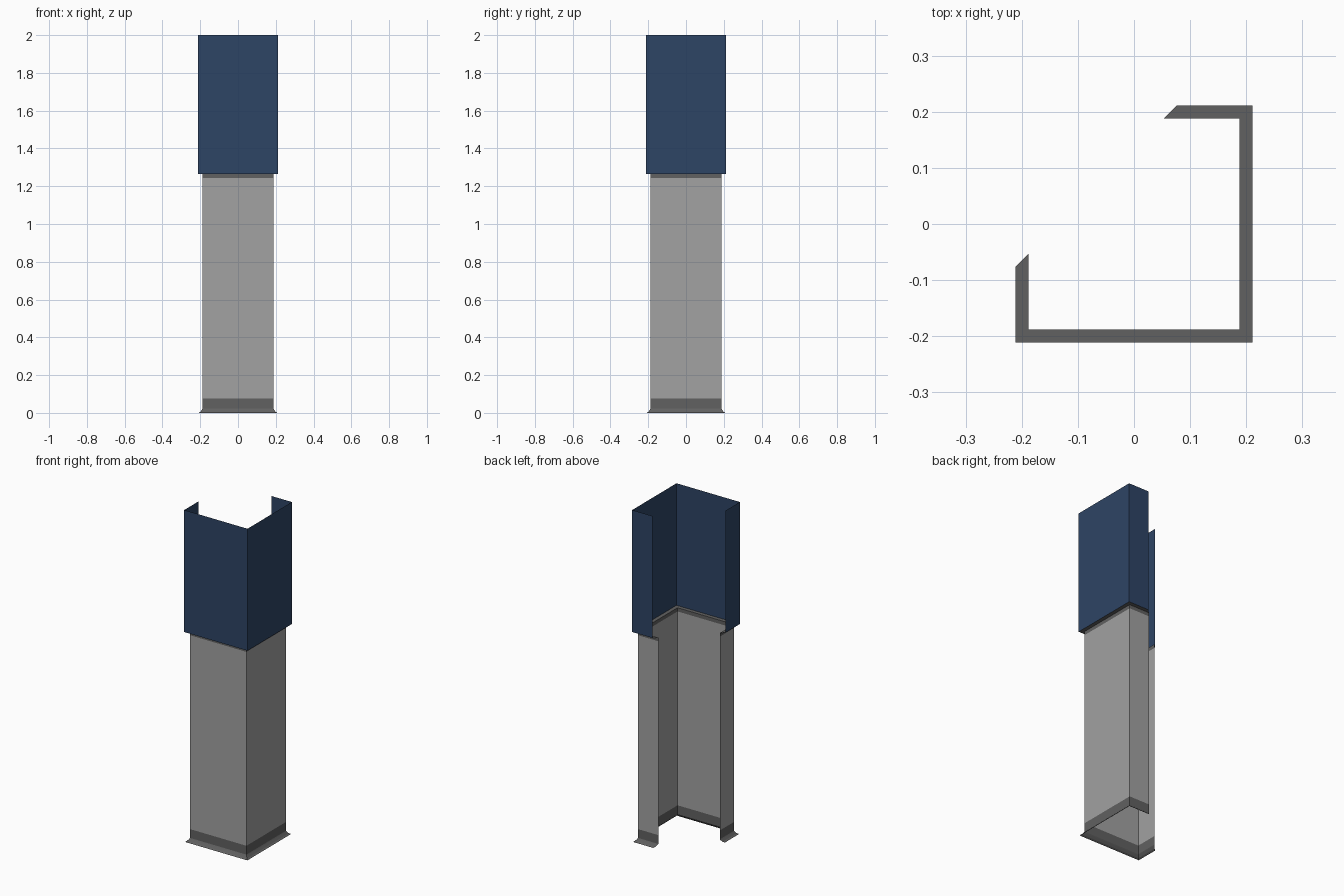
import bpy

if "Cube" in bpy.data.objects:
    bpy.data.objects.remove(bpy.data.objects["Cube"])


def material(name, rgb):
    m = bpy.data.materials.new(name)
    m.diffuse_color = (*rgb, 1)
    m.use_nodes = True
    m.node_tree.nodes["Principled BSDF"].inputs["Base Color"].default_value = m.diffuse_color
    return m


grey = material("wall grey", (0.36, 0.36, 0.36))
dark = material("trim dark grey", (0.12, 0.12, 0.12))
blue = material("upper blue", (0.027, 0.058, 0.13))

INNER = 0.188    # half width of the lower wall
OPENING = 0.053  # where the wall ends beside the open corner


def plan(out):
    """Open wall path seen from above, pushed outward by 'out'."""
    r, e = INNER + out, OPENING + out
    return [(-r, -e), (-r, -r), (r, -r), (r, r), (e, r)]


def sweep(name, profile, mat):
    """Sweep a profile of (outward offset, z), listed bottom to top, along the path."""
    verts = [(x, y, z) for out, z in profile for x, y in plan(out)]
    n = 5
    faces = [(j * n + i, j * n + i + 1, (j + 1) * n + i + 1, (j + 1) * n + i)
             for j in range(len(profile) - 1) for i in range(n - 1)]
    me = bpy.data.meshes.new(name)
    me.from_pydata(verts, [], faces)
    me.materials.append(mat)
    ob = bpy.data.objects.new(name, me)
    bpy.context.collection.objects.link(ob)
    return ob


# Flared skirting at the floor
sweep("base_skirting", [(0.020, 0), (0.011, 0.006), (0.003, 0.017), (0.0, 0.022), (0.0, 0.075)], dark)
# Plain lower wall
sweep("lower_wall", [(0, 0.075), (0, 1.243)], grey)
# Trim band and the ledge under the overhang
sweep("ledge_trim", [(0, 1.243), (0, 1.265), (0.023, 1.265)], dark)
# Wider upper wall
sweep("upper_wall", [(0.023, 1.265), (0.023, 2.0)], blue)
